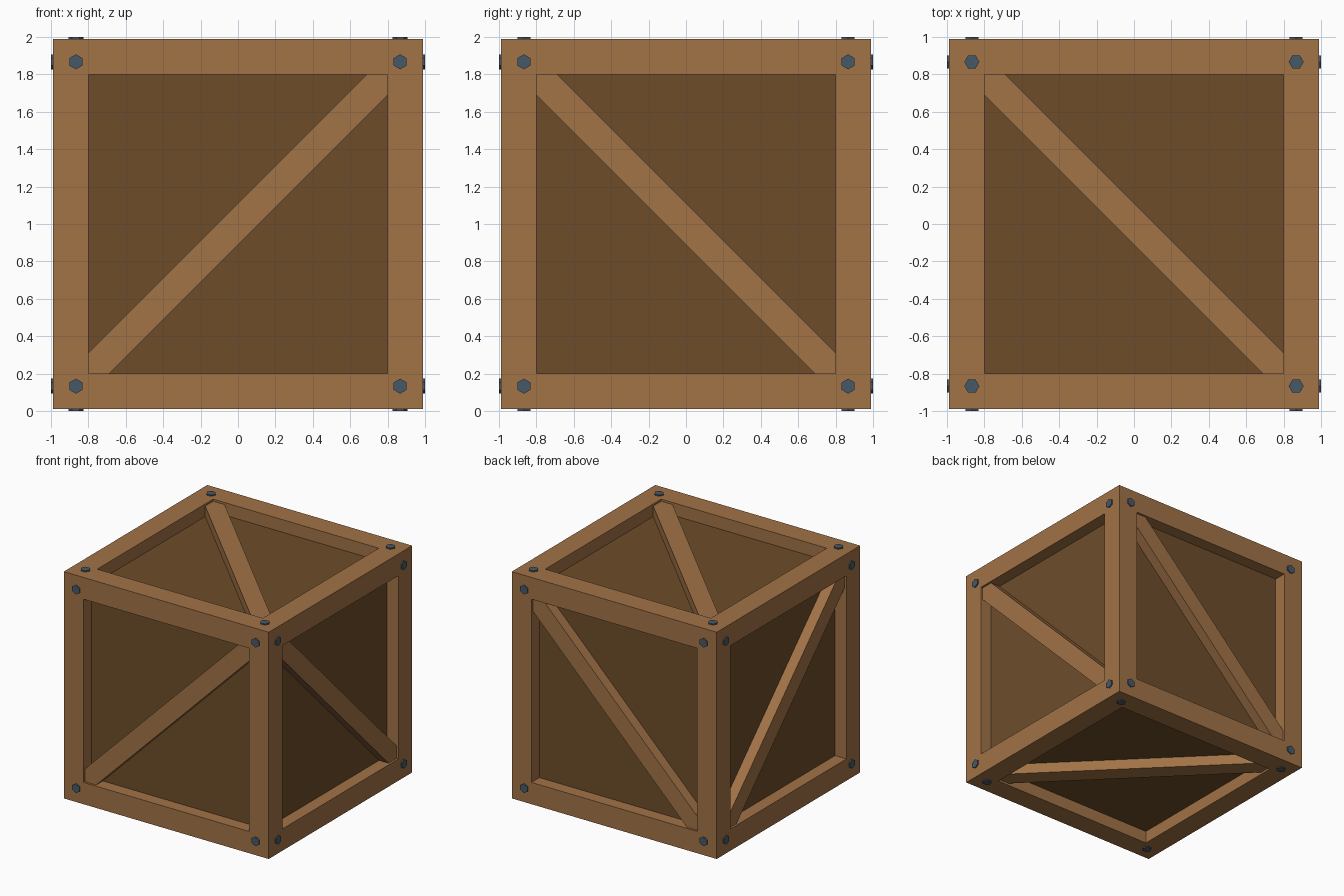
import bpy, bmesh
from math import cos, sin, pi
from mathutils import Vector, Matrix

if "Cube" in bpy.data.objects:
    bpy.data.objects.remove(bpy.data.objects["Cube"])

CENTER = Vector((0, 0, 1))
HALF = 0.99      # half size of the outer frame
RAIL = 0.19      # width of the frame rails
PANEL = 0.88     # distance of the panels from the centre


def material(name, rgb):
    m = bpy.data.materials.new(name)
    m.diffuse_color = (*rgb, 1)
    m.use_nodes = True
    m.node_tree.nodes["Principled BSDF"].inputs["Base Color"].default_value = m.diffuse_color
    return m


WOOD = material("light_wood", (0.36, 0.17, 0.062))
DARK = material("dark_wood", (0.155, 0.073, 0.023))
STEEL = material("steel", (0.062, 0.098, 0.14))


def finish(name, bm, mat):
    bmesh.ops.recalc_face_normals(bm, faces=bm.faces)
    me = bpy.data.meshes.new(name)
    bm.to_mesh(me)
    bm.free()
    me.materials.append(mat)
    ob = bpy.data.objects.new(name, me)
    bpy.context.collection.objects.link(ob)
    return ob


def basis(u, n, origin):
    """Matrix with local x along u and local z along n."""
    u, n = Vector(u).normalized(), Vector(n).normalized()
    m = Matrix((u, n.cross(u), n)).transposed().to_4x4()
    m.translation = origin
    return m


def box(name, size, matrix, mat):
    bm = bmesh.new()
    bmesh.ops.create_cube(bm, size=1, matrix=matrix @ Matrix.Diagonal((*size, 1)))
    return finish(name, bm, mat)


# Frame: cube with each face inset, then the opening pushed inwards
bm = bmesh.new()
bmesh.ops.create_cube(bm, size=2 * HALF, matrix=Matrix.Translation(CENTER))
openings = list(bm.faces)
bmesh.ops.inset_individual(bm, faces=openings, thickness=RAIL, use_even_offset=True)
pushed = bmesh.ops.extrude_discrete_faces(bm, faces=openings)["faces"]
for f in pushed:
    bmesh.ops.translate(bm, verts=f.verts, vec=-f.normal.copy() * (HALF - PANEL + 0.01)
                        if f.normal.length else Vector())
bmesh.ops.delete(bm, geom=pushed, context='FACES_ONLY')
finish("frame", bm, WOOD)

# Panels: one inner box whose edges hide inside the frame
box("panels", (2 * PANEL,) * 3, Matrix.Translation(CENTER), DARK)

# Each side: name, outward normal, brace direction, direction of a bolt corner
SIDES = [
    ("front", (0, -1, 0), (1, 0, 1), (0, 0, 1)),
    ("back", (0, 1, 0), (1, 0, 1), (0, 0, 1)),
    ("right", (1, 0, 0), (0, 1, -1), (0, 0, 1)),
    ("left", (-1, 0, 0), (0, 1, -1), (0, 0, 1)),
    ("top", (0, 0, 1), (1, -1, 0), (1, 0, 0)),
    ("bottom", (0, 0, -1), (1, -1, 0), (1, 0, 0)),
]

for side, n, brace, point in SIDES:
    n = Vector(n)
    # Diagonal brace, a little below the frame surface
    box(side + "_brace", (2.4, 0.156, 0.11), basis(brace, n, CENTER + n * 0.917), WOOD)

    # Four hexagonal bolt heads
    bm = bmesh.new()
    m = basis(point, n, CENTER)
    for cx in (-0.867, 0.867):
        for cy in (-0.867, 0.867):
            ring = [bm.verts.new(m @ Vector((cx + 0.04 * cos(i * pi / 3),
                                             cy + 0.04 * sin(i * pi / 3), 0.97)))
                    for i in range(6)]
            cap = bmesh.ops.extrude_face_region(bm, geom=[bm.faces.new(ring)])["geom"]
            bmesh.ops.translate(bm, vec=n * 0.03,
                                verts=[v for v in cap if isinstance(v, bmesh.types.BMVert)])
    finish(side + "_bolts", bm, STEEL)
